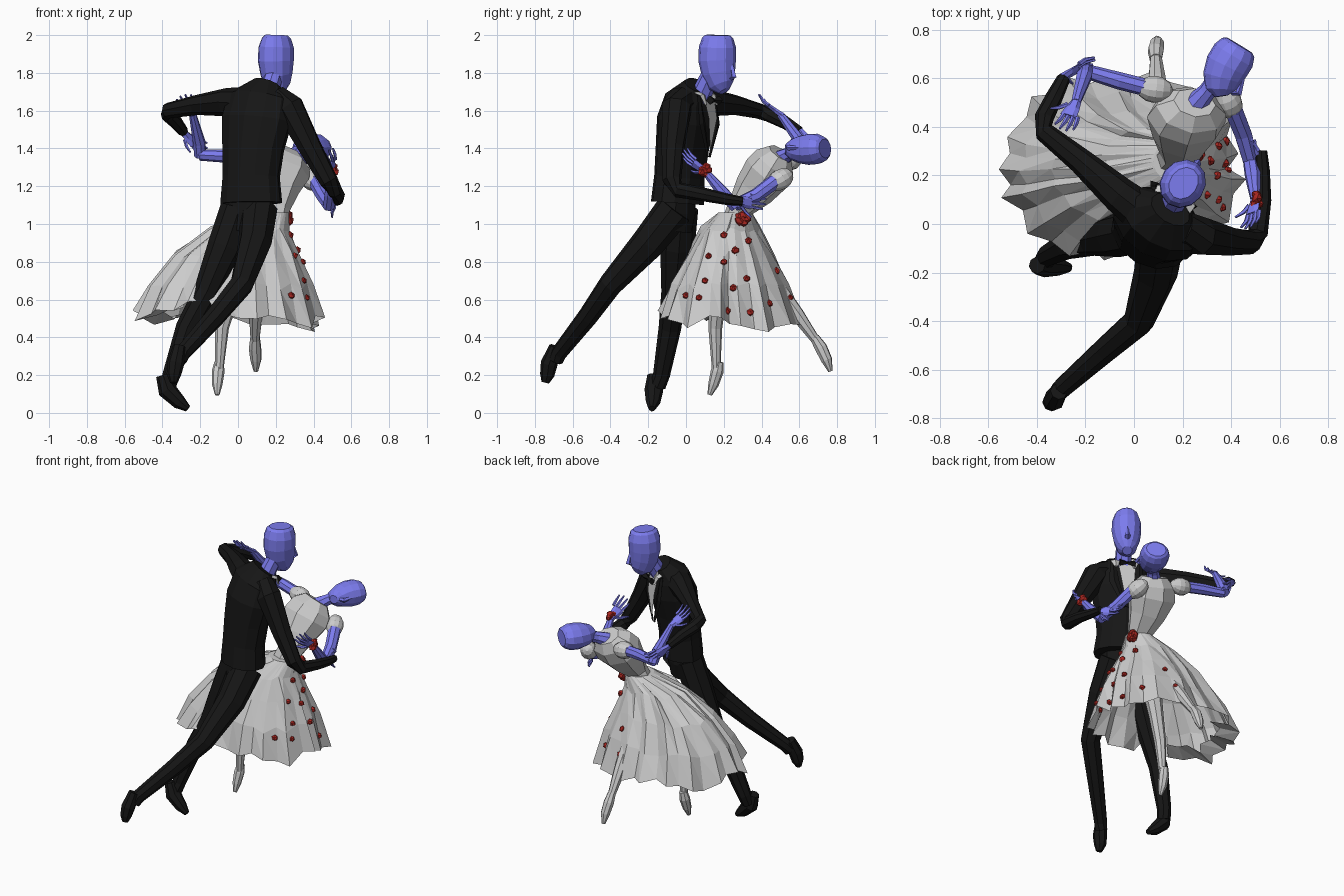
import bpy, bmesh, math, random
from mathutils import Vector as V
from mathutils.bvhtree import BVHTree

random.seed(4)


def material(name, rgb):
    m = bpy.data.materials.new(name)
    m.diffuse_color = (*rgb, 1)
    return m


SKIN = material("skin_blue", (0.2, 0.2, 0.85))
BLACK = material("suit_black", (0.008, 0.008, 0.008))
RED = material("rose_red", (0.4, 0.02, 0.015))


def finish(name, bm, mat=None):
    bmesh.ops.recalc_face_normals(bm, faces=bm.faces)
    me = bpy.data.meshes.new(name)
    bm.to_mesh(me)
    bm.free()
    ob = bpy.data.objects.new(name, me)
    bpy.context.collection.objects.link(ob)
    if mat:
        me.materials.append(mat)
    return ob


def add_loft(bm, secs, side, n=8):
    # sections are (centre, radius along side, radius across)
    pts = [V(s[0]) for s in secs]
    rings = []
    for i, (c, ra, rb) in enumerate(secs):
        t = (pts[min(i + 1, len(pts) - 1)] - pts[max(i - 1, 0)]).normalized()
        a = V(side) - t * V(side).dot(t)
        a.normalize()
        b = t.cross(a)
        rings.append([bm.verts.new(pts[i] + a * ra * math.cos(2 * math.pi * k / n)
                                   + b * rb * math.sin(2 * math.pi * k / n)) for k in range(n)])
    for r, s in zip(rings, rings[1:]):
        for k in range(n):
            bm.faces.new((r[k], r[(k + 1) % n], s[(k + 1) % n], s[k]))
    bm.faces.new(rings[0])
    bm.faces.new(rings[-1])


def loft(name, secs, side=(1, 0, 0), mat=None, n=8):
    bm = bmesh.new()
    add_loft(bm, secs, side, n)
    return finish(name, bm, mat)


def limb(name, pts, radii, mat=None, side=(0.9, 0.1, 0.3), n=8):
    return loft(name, [(p, r, r) for p, r in zip(pts, radii)], side, mat, n)


def hand(name, wrist, d, across, size=1.0):
    w, d = V(wrist), V(d).normalized()
    a = V(across)
    a = (a - d * a.dot(d)).normalized()
    curl = d.cross(a)
    bm = bmesh.new()
    add_loft(bm, [(w - d * .02, .018, .018), (w + d * .03 * size, .03, .014),
                  (w + d * .075 * size, .036, .012)], a, 6)
    for k in range(-1, 4):
        o = (k - 1) * .02 if k >= 0 else -.028
        start = w + a * o + d * (.068 if k >= 0 else .02) * size
        run = (d + a * (o * 5 if k >= 0 else -.9)).normalized() * size
        length = .09 if k in (1, 2) else .075
        add_loft(bm, [(start, .010, .010), (start + run * length * .5, .009, .009),
                      (start + run * length + curl * .015, .005, .005)], a, 5)
    return finish(name, bm, SKIN)


def head(name, centre, up, face, s, tall=1.0):
    c, u = V(centre), V(up).normalized()
    f = V(face)
    f = (f - u * f.dot(u)).normalized()
    side = u.cross(f)
    prof = [(.05, -.15, .03, .03), (.03, -.12, .06, .07), (.01, -.06, .08, .09),
            (0, .01, .09, .10), (0, .08, .088, .10), (0, .13, .07, .085), (0, .145, .055, .068)]
    bm = bmesh.new()
    add_loft(bm, [(c + f * o * s + u * z * s * tall, ra * s, rb * s) for o, z, ra, rb in prof], side, 12)
    # nose
    add_loft(bm, [(c + (f * .09 + u * .0) * s, .008 * s, .008 * s),
                  (c + (f * .108 - u * .07) * s, .016 * s, .016 * s),
                  (c + (f * .08 - u * .085) * s, .014 * s, .01 * s)], side, 4)
    return finish(name, bm, SKIN)


def rose(name, c, r, petals=0):
    bm = bmesh.new()
    for k in range(petals + 1):
        geo = bmesh.ops.create_icosphere(bm, subdivisions=1, radius=r * (.7 if petals else 1))
        off = V(c)
        if k:
            g = 2 * math.pi * k / petals
            off += V((.25 * math.sin(2 * g), math.cos(g), math.sin(g))) * r * .5
        for v in geo["verts"]:
            v.co = v.co * random.uniform(.8, 1.1) + off
    finish(name, bm, RED)


# man: jacket, trousers and shoes
SIDE, F = V((.87, -.48, 0)), V((.48, .87, 0))
loft("jacket", [((.07, -.045, 1.11), .175, .13), ((.07, -.035, 1.25), .16, .125),
                ((.08, -.02, 1.4), .175, .13), ((.10, 0, 1.55), .20, .14),
                ((.115, .02, 1.66), .19, .115), ((.15, .06, 1.735), .09, .065)], SIDE, BLACK, 12)
loft("trouser_waist", [((.06, -.05, 1.18), .12, .09), ((.05, -.05, 1.06), .14, .095),
                       ((.05, -.06, .96), .11, .085)], SIDE, BLACK, 10)
limb("front_trouser_leg", [(0, -.03, 1.08), (-.07, -.045, .88), (-.17, -.065, .64), (-.27, -.085, .45),
                           (-.355, -.13, .2), (-.37, -.15, .14)], [.095, .092, .066, .06, .045, .042], BLACK)
limb("back_trouser_leg", [(.11, -.06, 1.08), (.09, -.2, .9), (.02, -.4, .68), (-.12, -.52, .51),
                          (-.29, -.67, .32), (-.31, -.69, .28)], [.1, .09, .064, .054, .043, .04], BLACK)
limb("front_shoe", [(-.4, -.17, .2), (-.375, -.17, .12), (-.31, -.175, .055), (-.265, -.18, .022)],
     [.035, .05, .038, .018], BLACK)
limb("back_shoe", [(-.31, -.69, .35), (-.33, -.725, .26), (-.34, -.735, .2), (-.34, -.745, .16)],
     [.035, .045, .038, .02], BLACK)
# man: sleeves and hands
limb("left_sleeve", [(.03, .05, 1.64), (-.06, .12, 1.645), (-.22, .26, 1.63), (-.37, .38, 1.60),
                     (-.37, .44, 1.58), (-.33, .52, 1.54), (-.29, .60, 1.49)],
     [.085, .075, .053, .042, .04, .036, .028], BLACK, (0, 0, 1))
limb("right_sleeve", [(.2, -.02, 1.66), (.27, -.05, 1.62), (.385, -.07, 1.4), (.48, -.075, 1.23),
                      (.51, -.04, 1.18), (.53, .1, 1.155), (.53, .22, 1.13), (.525, .3, 1.12)],
     [.075, .082, .062, .05, .042, .036, .03, .024], BLACK, (1, .2, 0))
hand("man_left_hand", (-.285, .61, 1.48), (.45, .25, -.45), (.3, .5, .5))
hand("man_right_hand", (.52, .28, 1.12), (-.5, .85, -.1), (0, 0, 1))
# man: shirt front, collar and bow tie
bm = bmesh.new()
pts = [V((.165, .118, 1.38)) + F * .012]
for s in (1, -1):
    pts += [V((.158, .125, 1.56)) + F * .02 + SIDE * .045 * s, V((.16, .115, 1.71)) + SIDE * .06 * s]
vs = [bm.verts.new(p) for p in pts]
bm.faces.new((vs[0], vs[1], vs[2], vs[4], vs[3]))
finish("shirt_front", bm)
for s in (1, -1):
    k = V((.165, .125, 1.655)) + F * .03
    limb("bow_tie_wing", [k, k + SIDE * .05 * s], [.008, .024], BLACK, (0, 0, 1), 4)
    b = V((.165, .10, 1.68)) + SIDE * .06 * s
    loft("collar_wing", [(b - F * .06 + V((0, 0, .03)), .02, .01), (b + F * .02, .03, .01),
                         (b + F * .04 - V((0, 0, .05)), .01, .006)], SIDE, None, 4)
    loft("lapel", [(k + SIDE * .085 * s + V((0, 0, .03)) - F * .05, .016, .01),
                   (k + SIDE * .08 * s - V((0, 0, .12)) - F * .03, .032, .008),
                   (k - V((0, 0, .3)) - F * .035 + SIDE * .01 * s, .01, .006)], SIDE, BLACK, 4)
limb("man_neck", [(.15, .07, 1.66), (.19, .13, 1.79)], [.055, .05], SKIN)
head("man_head", (.2, .165, 1.855), (0.03, 0.02, 1), (.58, .8, 0), 1.03, .97)

# woman: bodice, sleeves, neck and head
WS = (.93, -.18, -.33)
loft("bodice", [((.17, .26, 1.0), .095, .075), ((.19, .285, 1.08), .085, .068), ((.20, .36, 1.18), .125, .11),
                ((.215, .43, 1.27), .165, .13), ((.235, .47, 1.33), .15, .115),
                ((.25, .50, 1.375), .09, .07)], WS, None, 8)
for name, c, e in (("left_puff", (.085, .555, 1.34), (-.05, .57, 1.36)),
                   ("right_puff", (.39, .50, 1.235), (.43, .41, 1.18))):
    d = (V(e) - V(c)).normalized()
    limb(name, [V(c) + d * t for t in (-.075, -.06, -.03, 0, .03, .06, .075)],
         [.01, .034, .051, .056, .051, .034, .01], n=12)
limb("woman_left_upper_arm", [(.08, .555, 1.345), (-.06, .59, 1.36), (-.2, .63, 1.365)], [.036, .036, .03], SKIN)
limb("woman_left_forearm", [(-.2, .645, 1.36), (-.205, .61, 1.43), (-.24, .5, 1.58)], [.032, .034, .02], SKIN)
hand("woman_left_hand", (-.24, .5, 1.58), (-.42, -.75, .55), (.8, -.3, .3))
limb("woman_right_upper_arm", [(.41, .47, 1.225), (.45, .37, 1.15), (.48, .26, 1.1)], [.04, .038, .033], SKIN)
limb("woman_right_forearm", [(.48, .265, 1.09), (.49, .2, 1.16), (.50, .1, 1.28)], [.032, .034, .02], SKIN)
hand("woman_right_hand", (.50, .1, 1.28), (-.2, -.8, .55), (.6, .1, .6))
limb("woman_neck", [(.25, .49, 1.34), (.30, .545, 1.37), (.345, .6, 1.39)], [.05, .037, .04], SKIN)
head("woman_head", (.38, .645, 1.395), (.5, .82, .04), (.75, -.5, .1), .92, .8)

# woman: pleated skirt, x range and y range per ring; the last ring curls the left hem under
rings_def = [(1.06, .08, .27, .17, .35), (.97, -.14, .27, .08, .39), (.84, -.33, .32, .01, .46),
             (.67, -.45, .375, -.07, .53), (.49, -.52, .42, -.12, .60), (.52, -.40, .33, -.03, .50)]
N = 34
jit = [random.uniform(-1, 1) for _ in range(N)]
bm = bmesh.new()
rings = []
for i, (z, x0, x1, y0, y1) in enumerate(rings_def):
    ring = []
    for k in range(N):
        g = 2 * math.pi * k / N + jit[k] * .06
        c, s = math.cos(g), math.sin(g)
        # boxy outline with irregular folds that deepen toward the hem
        p = 2.0 + .2 * min(i, 4)
        r = (abs(c) ** p + abs(s) ** p) ** (-1 / p)
        r *= 1 + (.012 * i) * (1 if k % 2 else -1) + jit[k - k % 2] * .012 * i
        dz = random.uniform(-.02, .02) * (0 < i < 4)
        if i >= 4:
            lift = math.exp(-((g - 4.35) / .25) ** 2) + math.exp(-((g - 1.9) / .25) ** 2)
            dz = -.03 * (c + s) / 1.4 + jit[k] * .025 + (.015 if k % 4 < 2 else -.015) + .07 * lift
        ring.append(bm.verts.new(((x0 + x1) / 2 + (x1 - x0) / 2 * c * r,
                                  (y0 + y1) / 2 + (y1 - y0) / 2 * s * r, z + dz)))
    rings.append(ring)
for i, (r, s) in enumerate(zip(rings, rings[1:])):
    for k in range(N):
        if i == 4 and not N * .34 < k < N * .64:
            continue
        q = (r[k], r[(k + 1) % N], s[(k + 1) % N], s[k])
        bm.faces.new(q[:3])
        bm.faces.new((q[0], q[2], q[3]))
bm.faces.new(rings[0])
bmesh.ops.delete(bm, geom=[v for v in bm.verts if not v.link_faces], context="VERTS")
tree = BVHTree.FromBMesh(bm)
finish("skirt", bm)

# roses on the right side of the skirt, at the waist and on the wrist
for y, z in [(.2, .94), (.33, .91), (.12, .83), (.2, .8), (.26, .86), (.32, .71), (.1, .7), (.25, .66), (.48, .75),
             (.07, .61), (0, .62), (.44, .58), (.22, .54), (.34, .53), (.55, .61)]:
    hit = tree.ray_cast(V((2, y, z)), V((-1, 0, 0)))[0]
    if hit:
        rose("skirt_rose", hit, .021)
rose("waist_rose", (.265, .3, 1.03), .04, 5)
rose("wrist_rose", (.505, .1, 1.285), .036, 5)

# woman: legs and pointed shoes
for name, pts, radii in (
        ("front_leg", [(.05, .2, .92), (-.04, .17, .62), (-.085, .155, .45), (-.1, .16, .22)], [.07, .046, .037, .022]),
        ("front_shoe", [(-.1, .175, .27), (-.105, .165, .22), (-.11, .145, .15), (-.11, .125, .095)],
         [.025, .034, .028, .012]),
        ("back_leg", [(.12, .3, .92), (.1, .47, .68), (.095, .59, .52), (.09, .69, .38)], [.07, .047, .038, .024]),
        ("back_shoe", [(.09, .68, .4), (.09, .715, .345), (.095, .745, .28), (.095, .765, .22)],
         [.026, .034, .03, .012])):
    limb("woman_" + name, pts, radii)
